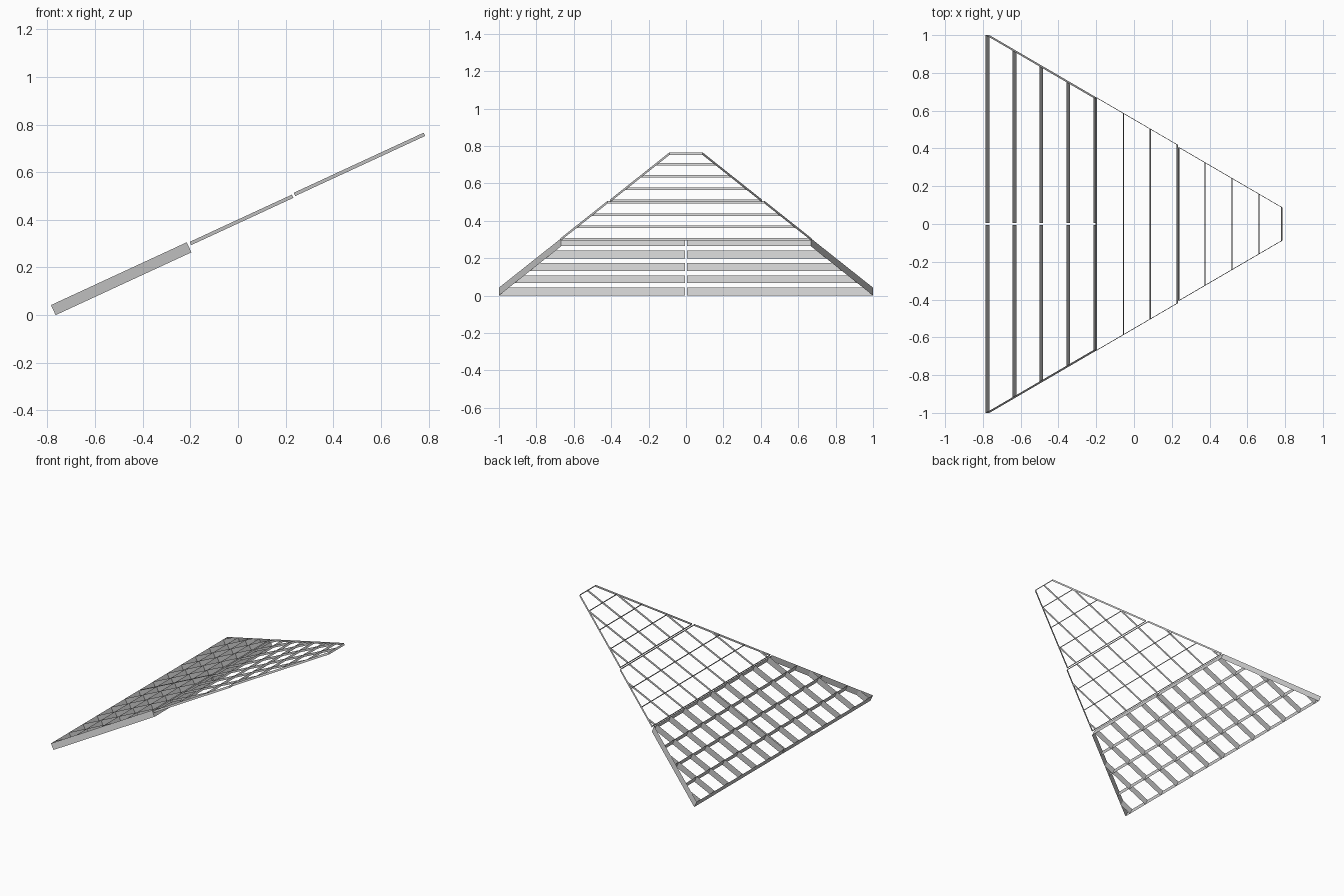
import bpy, bmesh, math
from mathutils import Vector

cube = bpy.data.objects.get("Cube")
if cube:
    bpy.data.objects.remove(cube)

mat = bpy.data.materials.new("light grey metal")
mat.use_nodes = True
grey = (0.6, 0.6, 0.6, 1)
mat.diffuse_color = grey
mat.node_tree.nodes["Principled BSDF"].inputs["Base Color"].default_value = grey

TILT = math.atan(0.4625)
NORMAL = Vector((-math.sin(TILT), 0, math.cos(TILT)))
X0, Z0 = -0.785, 0.0422
SLOPE = 0.583
SPACING = 0.159


def sheet_object(name, segments, depth, lower):
    """Thin upright sheets hanging below the tilted plane along each segment."""
    bm = bmesh.new()
    for (xa, ya), (xb, yb) in segments:
        a = Vector((xa, ya, Z0 - lower + (xa - X0) * math.tan(TILT)))
        b = Vector((xb, yb, Z0 - lower + (xb - X0) * math.tan(TILT)))
        drop = NORMAL * depth
        bm.faces.new([bm.verts.new(p) for p in (a, b, b - drop, a - drop)])
    mesh = bpy.data.meshes.new(name)
    bm.to_mesh(mesh)
    bm.free()
    mesh.materials.append(mat)
    ob = bpy.data.objects.new(name, mesh)
    bpy.context.collection.objects.link(ob)


def panel(name, stations, depth, gap=0, widen=0, lower=0):
    """Tapered grid of side rails, cross ribs and long ribs."""
    def half_width(x):
        return 1 + widen - SLOPE * (x - X0)

    start, end = stations[0], stations[-1]
    rails, crosses, ribs = [], [], []
    for s in (-1, 1):
        rails.append(((start, s * half_width(start)), (end, s * half_width(end))))
        for x in stations:
            crosses.append(((x, s * gap), (x, s * half_width(x))))
        for i in range(7):
            y = max(gap, i * SPACING)
            stop = min(end, X0 + (1 + widen - y) / SLOPE)
            if stop > start and (y > 0 or s > 0):
                ribs.append(((start, s * y), (stop, s * y)))
    sheet_object(name + "_side_rails", rails, depth, lower)
    sheet_object(name + "_cross_ribs", crosses, depth, lower)
    sheet_object(name + "_long_ribs", ribs, depth, lower)


# Deep lower panel in two halves, then two shallow panels towards the tip
panel("lower_panel", [X0 + 0.1425 * i for i in range(5)], 0.0465, gap=0.006)
panel("middle_panel", [-0.203, -0.058, 0.083, 0.226], 0.015, widen=0.009, lower=0.004)
panel("tip_panel", [0.234, 0.373, 0.516, 0.658, 0.779], 0.015)
